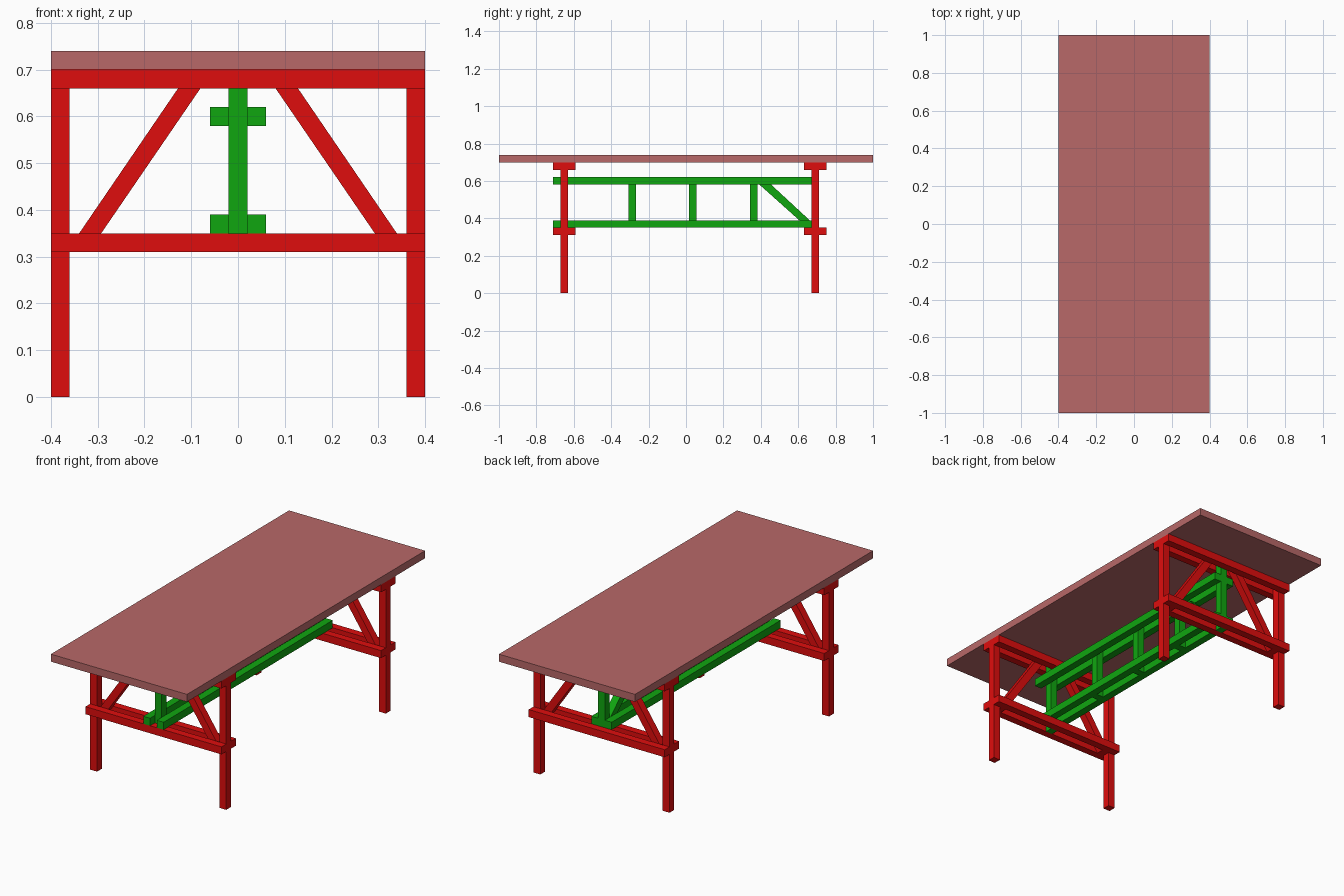
import bpy

if "Cube" in bpy.data.objects:
    bpy.data.objects.remove(bpy.data.objects["Cube"])


def material(name, rgb):
    m = bpy.data.materials.new(name)
    m.diffuse_color = (*rgb, 1)
    m.use_nodes = True
    m.node_tree.nodes["Principled BSDF"].inputs["Base Color"].default_value = m.diffuse_color
    return m


RED = material("red_wood", (0.74, 0.004, 0.004))
GREEN = material("green_wood", (0.005, 0.38, 0.005))
TOP = material("table_top", (0.48, 0.14, 0.14))
T = 0.04  # timber thickness


def prism(name, profile, axis, lo, hi, mat):
    """Extrude a closed (horizontal, z) profile along 'x' or 'y' from lo to hi."""
    def place(d, p):
        return (d, p[0], p[1]) if axis == 'x' else (p[0], d, p[1])
    n = len(profile)
    verts = [place(d, p) for d in (lo, hi) for p in profile]
    faces = [tuple(range(n)), tuple(range(2 * n - 1, n - 1, -1))]
    faces += [((i + 1) % n, i, n + i, n + (i + 1) % n) for i in range(n)]
    # keep normals outward whichever way the profile winds
    area = sum(profile[i][0] * profile[(i + 1) % n][1]
               - profile[(i + 1) % n][0] * profile[i][1] for i in range(n))
    if (area > 0) == (axis == 'x'):
        faces = [f[::-1] for f in faces]
    me = bpy.data.meshes.new(name)
    me.from_pydata(verts, [], faces)
    me.materials.append(mat)
    ob = bpy.data.objects.new(name, me)
    bpy.context.collection.objects.link(ob)
    return ob


def box(name, x0, x1, y0, y1, z0, z1, mat):
    return prism(name, [(x0, z0), (x1, z0), (x1, z1), (x0, z1)], 'y', y0, y1, mat)


# Table top
box("table_top", -0.4, 0.4, -1, 1, 0.70, 0.74, TOP)

# Two end trestles
for end, yc in (("front", -0.65), ("back", 0.69)):
    y0, y1 = yc - T / 2, yc + T / 2
    for side, s in (("left", -1), ("right", 1)):
        x0, x1 = sorted((s * 0.36, s * 0.40))
        box(f"{end}_{side}_leg", x0, x1, y0, y1, 0, 0.70, RED)
        # slanted brace held between the paired beams
        brace = [(s * 0.367, 0.31), (s * 0.320, 0.31), (s * 0.053, 0.70), (s * 0.101, 0.70)]
        prism(f"{end}_{side}_brace", brace, 'y', y0, y1, RED)
    # paired cross beams clamp the legs
    for level, z in (("lower", 0.31), ("upper", 0.66)):
        box(f"{end}_{level}_outer_beam", -0.4, 0.4, y0 - T, y0, z, z + T, RED)
        box(f"{end}_{level}_inner_beam", -0.4, 0.4, y1, y1 + T, z, z + T, RED)
    # centre post of the trestle
    box(f"{end}_centre_post", -T / 2, T / 2, y0, y1, 0.31, 0.70, GREEN)

# Lengthwise paired rails
for level, z in (("lower", 0.35), ("upper", 0.58)):
    for side, x in (("left", -0.06), ("right", 0.02)):
        box(f"{level}_{side}_rail", x, x + T, -0.71, 0.71, z, z + T, GREEN)

# Short posts between the rails
for i, y in enumerate((-0.288, 0.037, 0.362)):
    box(f"rail_post_{i + 1}", -T / 2, T / 2, y - T / 2, y + T / 2, 0.35, 0.62, GREEN)

# Single diagonal strut at the back
strut = [(0.628, 0.37), (0.67, 0.37), (0.67, 0.382), (0.445, 0.59), (0.382, 0.59)]
prism("diagonal_strut", strut, 'x', -T / 2, T / 2, GREEN)
